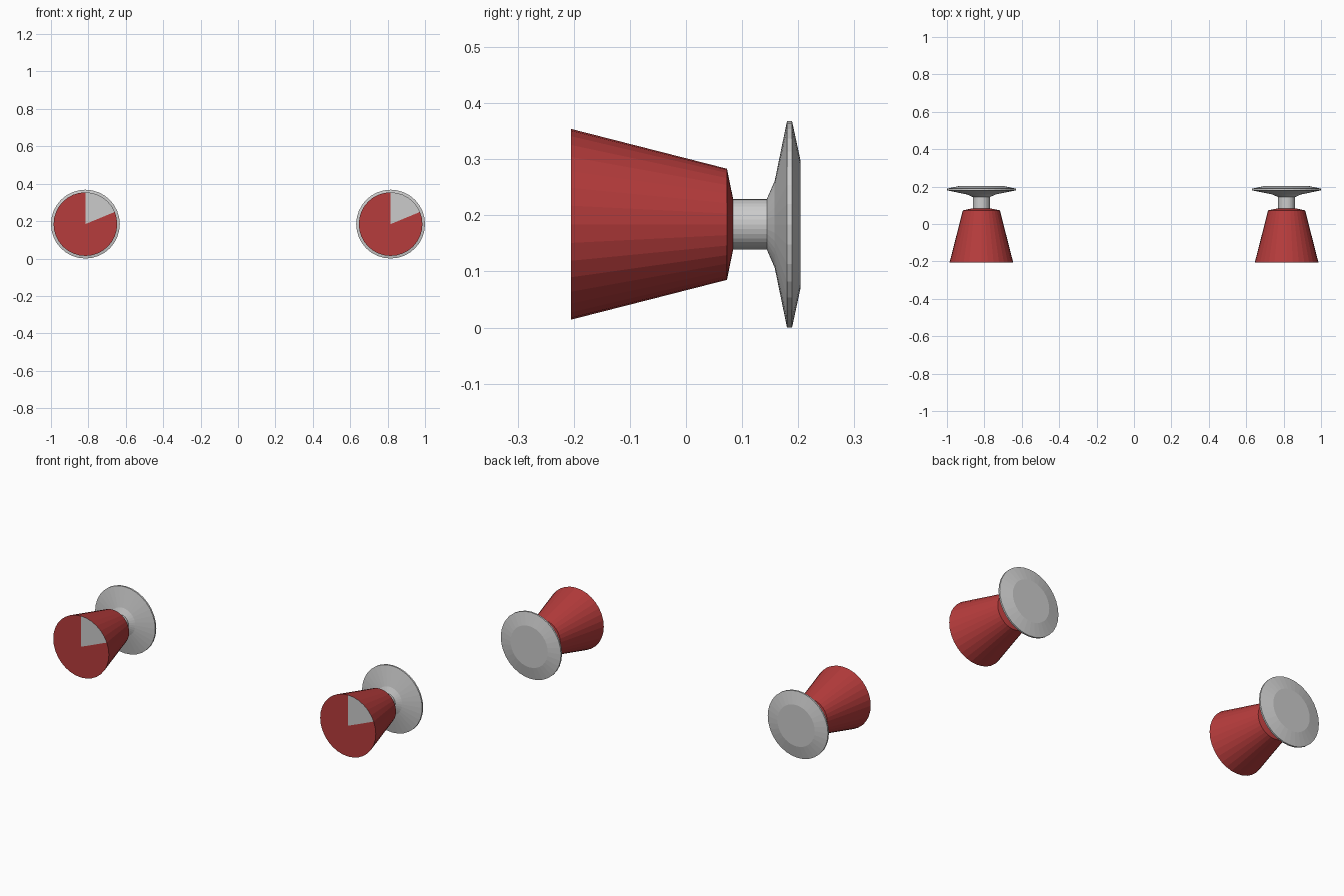
import bpy, math

if "Cube" in bpy.data.objects:
    bpy.data.objects.remove(bpy.data.objects["Cube"])

N = 32                      # sides of every round part
CX, CZ = 0.816, 0.184       # lamp axis position

red = bpy.data.materials.new("red")
red.diffuse_color = (0.47, 0.045, 0.045, 1)
red.use_nodes = True
red.node_tree.nodes["Principled BSDF"].inputs["Base Color"].default_value = red.diffuse_color


def ring(y, r):
    return [(r * math.cos(2 * math.pi * k / N), y, r * math.sin(2 * math.pi * k / N))
            for k in range(N)]


def add(name, verts, faces, x, mat=None):
    me = bpy.data.meshes.new(name)
    me.from_pydata(verts, [], faces)
    me.update()
    ob = bpy.data.objects.new(name, me)
    ob.location = (x, 0, CZ)
    if mat:
        me.materials.append(mat)
    bpy.context.collection.objects.link(ob)


def lathe(profile):
    """Turn a (y, radius) profile around the y axis."""
    verts, faces = [], []
    for y, r in profile:
        verts += ring(y, r)
    for i in range(len(profile) - 1):
        a, b = i * N, (i + 1) * N
        for k in range(N):
            j = (k + 1) % N
            faces.append((a + k, b + k, b + j, a + j))
    return verts, faces


CUP = [(-0.205, 0.17), (0.073, 0.099), (0.084, 0.045)]
BASE = [(0.084, 0.045), (0.144, 0.045), (0.158, 0.077),
        (0.180, 0.184), (0.189, 0.184), (0.204, 0.114)]
WEDGE = range(2, 8)         # front sector left grey

for side, x in (("left", -CX), ("right", CX)):
    # red tapered cup with its front face, minus the grey sector
    v, f = lathe(CUP)
    v.append((0, CUP[0][0], 0))
    f += [(len(v) - 1, k, (k + 1) % N) for k in range(N) if k not in WEDGE]
    add("cup_" + side, v, f, x, red)

    # grey sector flush with the front face
    v = ring(*CUP[0])[2:9] + [(0, CUP[0][0], 0)]
    add("front_sector_" + side, v, [(7, k, k + 1) for k in range(6)], x)

    # stem and flared mounting disc
    v, f = lathe(BASE)
    f.append(tuple(reversed(range(len(v) - N, len(v)))))
    add("stem_and_disc_" + side, v, f, x)
